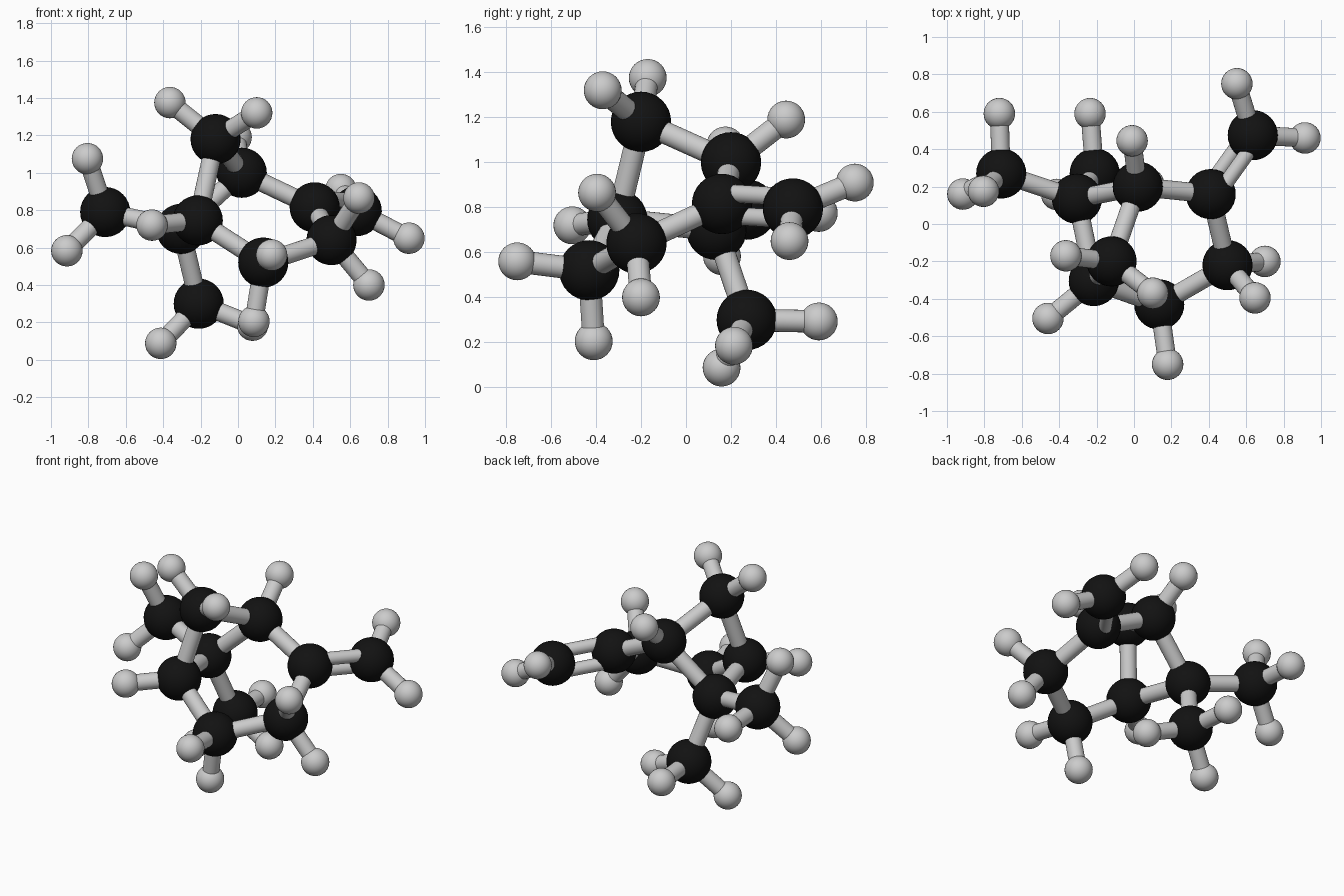
import bpy
from mathutils import Vector

if "Cube" in bpy.data.objects:
    bpy.data.objects.remove(bpy.data.objects["Cube"])

CARBON_R, HYDROGEN_R, BOND_R = 0.134, 0.084, 0.05

black = bpy.data.materials.new("carbon_black")
black.diffuse_color = (0.006, 0.006, 0.006, 1)
black.use_nodes = True
black.node_tree.nodes["Principled BSDF"].inputs["Base Color"].default_value = black.diffuse_color

# Carbon skeleton: position of every carbon
carbons = {
    "bridge": (-0.12, -0.20, 1.18),
    "top_junction": (0.02, 0.20, 1.00),
    "alkene": (0.41, 0.16, 0.815),
    "alkene_end": (0.635, 0.475, 0.795),
    "ring_right": (0.50, -0.22, 0.64),
    "ring_front": (0.135, -0.43, 0.52),
    "left_junction": (-0.215, -0.305, 0.745),
    "dimethyl": (-0.305, 0.135, 0.70),
    "methyl_left": (-0.71, 0.27, 0.79),
    "methyl_low": (-0.21, 0.27, 0.30),
}

# Single bonds between carbons
single_bonds = [
    ("bridge", "top_junction"), ("bridge", "left_junction"),
    ("top_junction", "alkene"), ("top_junction", "dimethyl"),
    ("alkene", "ring_right"), ("ring_right", "ring_front"),
    ("ring_front", "left_junction"), ("left_junction", "dimethyl"),
    ("dimethyl", "methyl_left"), ("dimethyl", "methyl_low"),
]

# Hydrogens attached to each carbon
hydrogens = {
    "bridge": [(-0.364, -0.17, 1.375), (0.10, -0.37, 1.32)],
    "top_junction": [(-0.01, 0.445, 1.19)],
    "alkene_end": [(0.914, 0.46, 0.65), (0.55, 0.75, 0.91)],
    "ring_right": [(0.647, -0.395, 0.865), (0.70, -0.20, 0.40)],
    "ring_front": [(0.18, -0.75, 0.56), (0.085, -0.41, 0.205)],
    "left_junction": [(-0.46, -0.505, 0.72)],
    "methyl_left": [(-0.805, 0.175, 1.075), (-0.915, 0.16, 0.583),
                    (-0.72, 0.59, 0.775)],
    "methyl_low": [(-0.413, 0.158, 0.088), (-0.235, 0.59, 0.293),
                   (0.078, 0.213, 0.185)],
}


def ball(name, pos, radius, mat=None):
    bpy.ops.mesh.primitive_uv_sphere_add(segments=32, ring_count=16,
                                         radius=radius, location=pos)
    ob = bpy.context.object
    ob.name = name
    bpy.ops.object.shade_smooth()
    if mat:
        ob.data.materials.append(mat)


def stick(name, a, b, radius=BOND_R):
    a, b = Vector(a), Vector(b)
    d = b - a
    bpy.ops.mesh.primitive_cylinder_add(
        vertices=24, radius=radius, depth=d.length, location=(a + b) / 2,
        rotation=d.to_track_quat('Z', 'Y').to_euler())
    bpy.context.object.name = name
    bpy.ops.object.shade_smooth_by_angle()


# Atoms and single bonds
for name, pos in carbons.items():
    ball("carbon_" + name, pos, CARBON_R, black)
for a, b in single_bonds:
    stick(f"bond_{a}_{b}", carbons[a], carbons[b])
for parent, spots in hydrogens.items():
    for i, pos in enumerate(spots, 1):
        ball(f"hydrogen_{parent}_{i}", pos, HYDROGEN_R)
        stick(f"hydrogen_bond_{parent}_{i}", carbons[parent], pos)

# Double bond: two sticks above and below the plane of the neighbouring atoms
p, q, r = (Vector(carbons[k]) for k in ("alkene", "alkene_end", "ring_right"))
normal = (q - p).cross(r - p).normalized()
for i, side in enumerate((-1, 1), 1):
    off = normal * side * 0.06
    stick(f"double_bond_{i}", p + off, q + off, 0.04)
